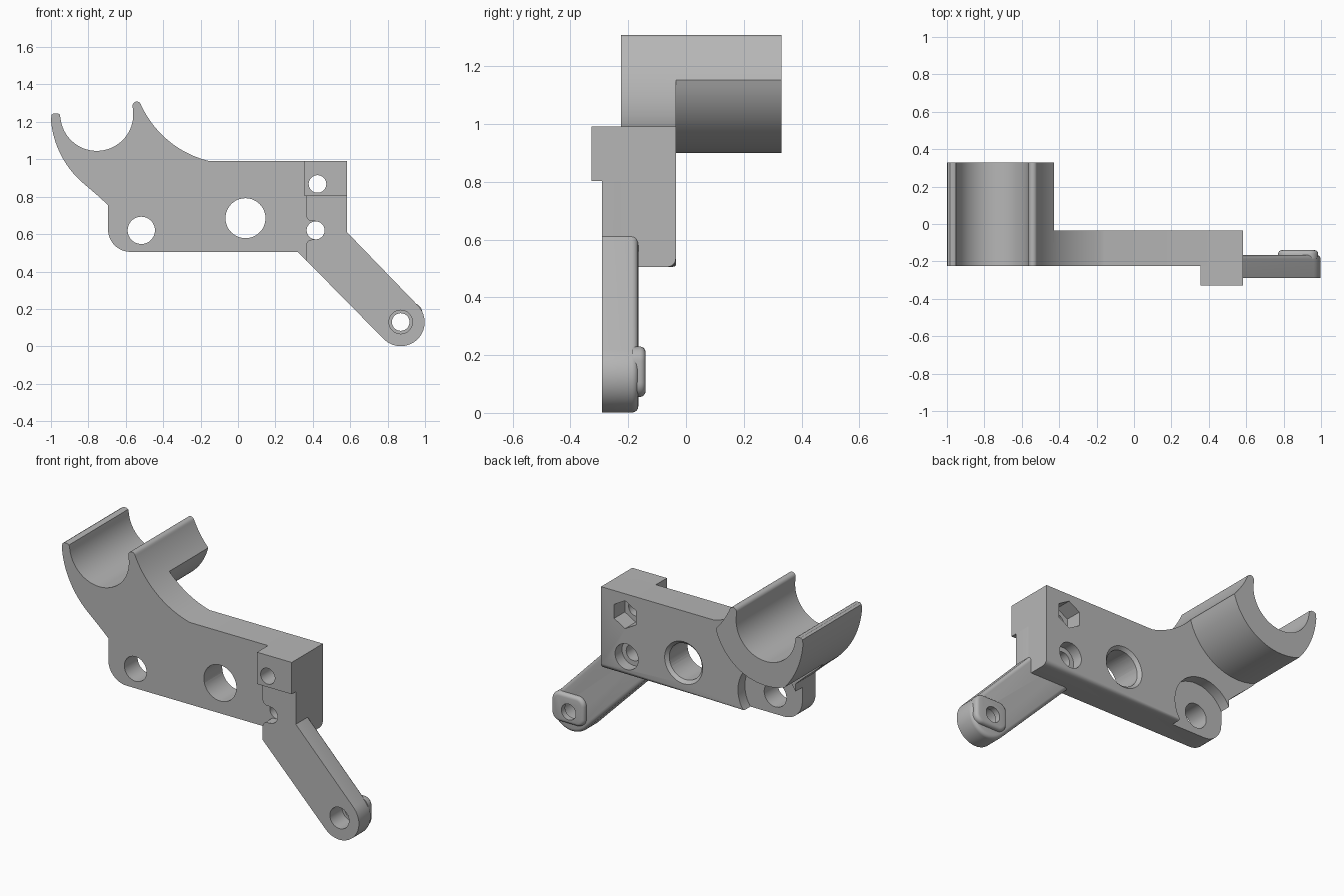
import bpy, bmesh
from math import cos, sin, pi, radians, atan2, hypot
from mathutils import Matrix

cube = bpy.data.objects.get("Cube")
if cube:
    bpy.data.objects.remove(cube, do_unlink=True)

grey = bpy.data.materials.new("plain grey")
grey.use_nodes = True
grey.diffuse_color = (0.47, 0.47, 0.47, 1)
grey.node_tree.nodes["Principled BSDF"].inputs["Base Color"].default_value = grey.diffuse_color


def arc(cx, cz, r, a0, a1, n=24):
    """Points on a circle in the x-z plane, angles in degrees."""
    angles = [radians(a0 + (a1 - a0) * i / n) for i in range(n + 1)]
    return [(cx + r * cos(a), cz + r * sin(a)) for a in angles]


def arc_through(p, q, s, n=20):
    """Short arc from p to s passing through q."""
    (ax, ay), (bx, by), (cx, cy) = p, q, s
    d = 2 * (ax * (by - cy) + bx * (cy - ay) + cx * (ay - by))
    a2, b2, c2 = ax * ax + ay * ay, bx * bx + by * by, cx * cx + cy * cy
    ux = (a2 * (by - cy) + b2 * (cy - ay) + c2 * (ay - by)) / d
    uz = (a2 * (cx - bx) + b2 * (ax - cx) + c2 * (bx - ax)) / d
    t0, t1 = atan2(ay - uz, ax - ux), atan2(cy - uz, cx - ux)
    t1 = t0 + (t1 - t0 + pi) % (2 * pi) - pi
    return arc(ux, uz, hypot(ax - ux, ay - uz), t0 * 180 / pi, t1 * 180 / pi, n)


def finish(name, bm):
    bmesh.ops.recalc_face_normals(bm, faces=bm.faces)
    mesh = bpy.data.meshes.new(name)
    bm.to_mesh(mesh)
    bm.free()
    ob = bpy.data.objects.new(name, mesh)
    bpy.context.collection.objects.link(ob)
    mesh.materials.append(grey)
    return ob


def prism(name, pts, y0, y1, round_edge=None, width=0.025):
    """Extrude an x-z outline along y; optionally round chosen back edges."""
    bm = bmesh.new()
    face = bm.faces.new([bm.verts.new((x, y0, z)) for x, z in pts])
    ext = bmesh.ops.extrude_face_region(bm, geom=[face], use_keep_orig=True)
    for v in ext["geom"]:
        if isinstance(v, bmesh.types.BMVert):
            v.co.y = y1
    bmesh.ops.recalc_face_normals(bm, faces=bm.faces)
    if round_edge:
        edges = [e for e in bm.edges
                 if all(abs(v.co.y - y1) < 1e-5 and round_edge(v.co) for v in e.verts)]
        bmesh.ops.bevel(bm, geom=edges, offset=width, segments=4, profile=0.5, affect='EDGES')
    return finish(name, bm)


def bore(x, z, y0, y1, r0, r1=None, sides=48):
    """Cutter along y, from radius r0 in front to r1 behind."""
    bm = bmesh.new()
    m = Matrix.Translation((x, (y0 + y1) / 2, z)) @ Matrix.Rotation(-pi / 2, 4, 'X')
    bmesh.ops.create_cone(bm, cap_ends=True, segments=sides, radius1=r0,
                          radius2=r1 or r0, depth=y1 - y0, matrix=m)
    ob = finish("cutter", bm)
    ob.hide_render = True
    return ob


def rect(x0, x1, z0, z1):
    return [(x0, z0), (x1, z0), (x1, z1), (x0, z1)]


def carve(ob, cutters, operation='DIFFERENCE'):
    for c in cutters:
        mod = ob.modifiers.new("carve", 'BOOLEAN')
        mod.operation, mod.solver, mod.object = operation, 'EXACT', c
    deps = bpy.context.evaluated_depsgraph_get()
    mesh = bpy.data.meshes.new_from_object(ob.evaluated_get(deps))
    ob.modifiers.clear()
    ob.data = mesh


FRONT, BACK, RIGHT, BOTTOM, TOP = -0.225, -0.035, 0.583, 0.505, 0.992
CX, CZ = -0.755, 1.24   # cradle centre

# Outline shared by plate and cradle: saddle, horns, sweeping flanks
horns = (arc_through((-0.16, TOP), (-0.34, 1.075), (-0.518, 1.29))
         + arc(-0.541, 1.286, 0.023, 30, 180, 8)
         + arc(CX, CZ, 0.195, 3, -174, 40)
         + [(-0.953, 1.24), (-0.965, 1.246), (-0.985, 1.246), (-0.997, 1.238)]
         + arc_through((-1.0, 1.21), (-0.955, 1.04), (-0.825, 0.87))
         + [(-0.755, 0.81), (-0.695, 0.755)])
outline = [(RIGHT, BOTTOM), (RIGHT, TOP)] + horns + arc(-0.575, 0.625, 0.12, 180, 270, 12)

# Main plate with its holes and rear recesses
plate = prism("main_plate", outline, FRONT, BACK,
              lambda c: c.z < BOTTOM + 1e-4, 0.03)
bolt_upper = bore(0.425, 0.868, -0.5, 0.2, 0.047)
bolt_lower = bore(0.415, 0.62, -0.5, 0.2, 0.048)
plate_cutters = [
    bolt_upper, bolt_lower,
    bore(0.425, 0.868, -0.135, 0.1, 0.083, sides=6),
    bore(0.415, 0.62, -0.1, 0.1, 0.076),
    bore(0.04, 0.685, -0.5, 0.2, 0.107),
    bore(0.04, 0.685, -0.06, -0.03, 0.1, 0.13),
    bore(-0.517, 0.62, -0.5, 0.2, 0.073),
    bore(-0.517, 0.62, -0.1, 0.1, 0.2),
]
carve(plate, plate_cutters)

# Cradle trough running backwards from the plate
cradle = prism("cradle", outline, -0.1, 0.33)
cradle_limit = bore(CX, CZ, -0.6, 0.6, 0.34, sides=96)
carve(cradle, [cradle_limit], 'INTERSECT')

# Clamp block at the upper front corner
block = prism("clamp_block", rect(0.355, RIGHT, 0.803, TOP), -0.328, -0.2)
carve(block, [bolt_upper])

# Slanted arm with rounded end, relieved beside the lower bolt
arm_outline = ([(0.32, 0.803), (0.32, 0.505)]
               + arc(0.87, 0.129, 0.128, -135, 45, 28) + [(RIGHT, 0.61), (RIGHT, 0.803)])
arm = prism("arm", arm_outline, -0.29, -0.165, lambda c: True, 0.022)
relief = prism("cutter", rect(0.2, 0.365, 0.3, 0.9), -0.5, FRONT)
notch_outline = (arc(0.395, 0.70, 0.03, 180, 270, 6) + [(0.415, 0.67), (0.415, 0.57)]
                 + arc(0.395, 0.54, 0.03, 90, 180, 6) + [(0.3, 0.54), (0.3, 0.70)])
notch = prism("cutter", notch_outline, -0.5, FRONT)
tip_bore = bore(0.87, 0.13, -0.5, 0.2, 0.047)
tip_wide = bore(0.87, 0.13, -0.5, -0.175, 0.063)
carve(arm, [relief, notch, bolt_lower, tip_bore, tip_wide])

# Raised rounded pad behind the arm tip
pad_outline = (arc(0.935, 0.105, 0.05, -90, 0, 8) + arc(0.935, 0.18, 0.05, 0, 90, 8)
               + arc(0.82, 0.18, 0.05, 90, 180, 8) + arc(0.82, 0.105, 0.05, 180, 270, 8))
pad = prism("arm_pad", pad_outline, -0.185, -0.14, lambda c: True, 0.02)
carve(pad, [tip_bore, tip_wide])

# Remove the cutters
for c in plate_cutters + [cradle_limit, relief, notch, tip_bore, tip_wide]:
    bpy.data.objects.remove(c, do_unlink=True)

# Smooth curved walls, keep edges sharp
for ob in (plate, cradle, block, arm, pad):
    bpy.ops.object.select_all(action='DESELECT')
    ob.select_set(True)
    bpy.context.view_layer.objects.active = ob
    bpy.ops.object.shade_smooth_by_angle(angle=radians(30))
